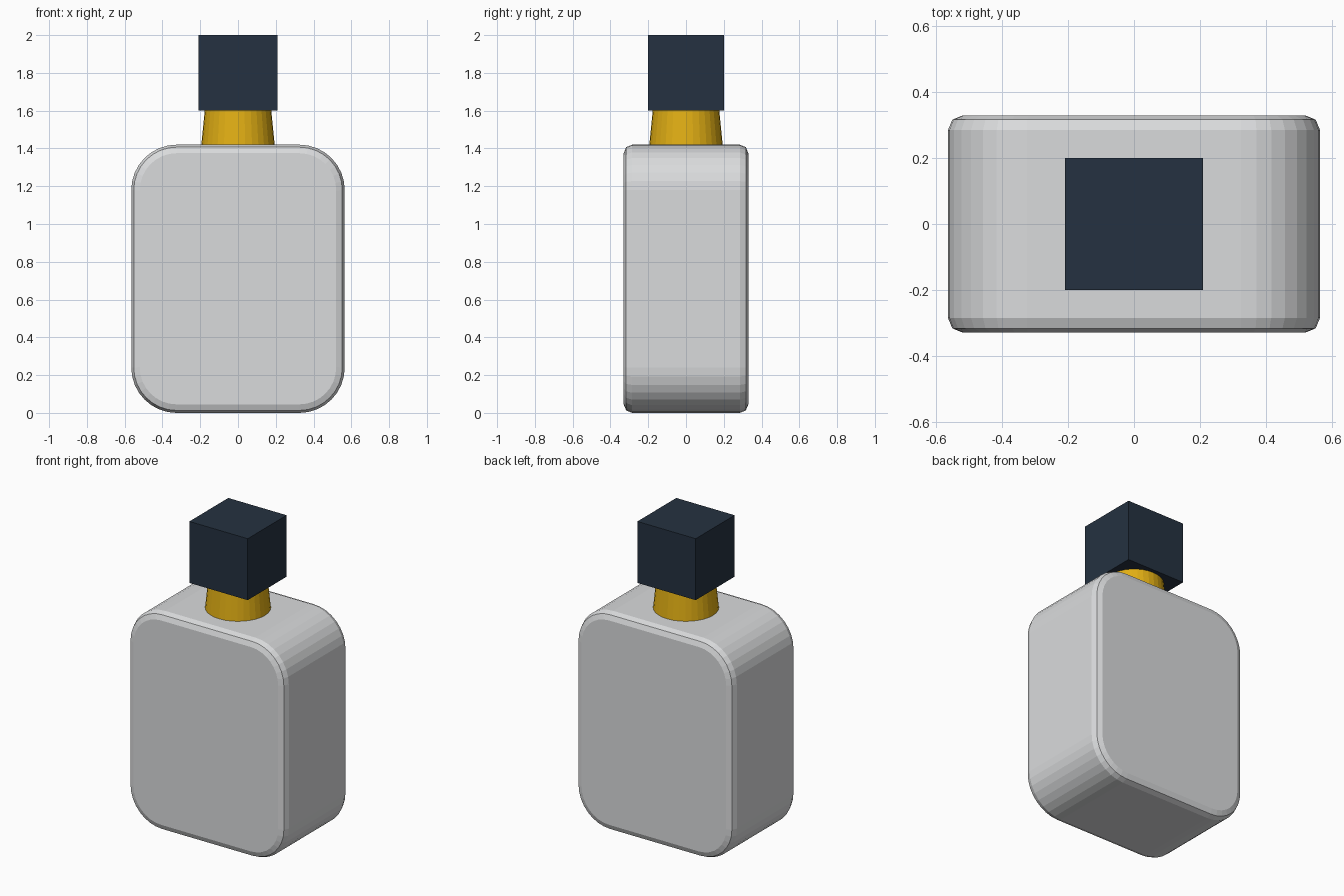
import bpy, bmesh
from mathutils import Matrix

if "Cube" in bpy.data.objects:
    bpy.data.objects.remove(bpy.data.objects["Cube"])


def material(name, rgb):
    mat = bpy.data.materials.new(name)
    mat.use_nodes = True
    mat.diffuse_color = (*rgb, 1)
    bsdf = next(n for n in mat.node_tree.nodes if n.type == "BSDF_PRINCIPLED")
    bsdf.inputs["Base Color"].default_value = (*rgb, 1)
    return mat


def finish(name, bm, mat):
    bmesh.ops.recalc_face_normals(bm, faces=bm.faces)
    mesh = bpy.data.meshes.new(name)
    bm.to_mesh(mesh)
    bm.free()
    mesh.materials.append(mat)
    obj = bpy.data.objects.new(name, mesh)
    bpy.context.collection.objects.link(obj)
    return obj


def box(size, bottom):
    bm = bmesh.new()
    bmesh.ops.create_cube(bm, size=1)
    bmesh.ops.scale(bm, vec=size, verts=bm.verts)
    bmesh.ops.translate(bm, vec=(0, 0, bottom + size[2] / 2), verts=bm.verts)
    return bm


def bevel(bm, edges, offset, segments):
    bmesh.ops.bevel(bm, geom=edges, offset=offset, offset_type="OFFSET",
                    segments=segments, profile=0.5, affect="EDGES")


glass = material("pale grey", (0.70, 0.71, 0.72))
gold = material("gold", (0.76, 0.43, 0.007))
navy = material("dark navy", (0.018, 0.031, 0.052))

# Bottle: large round corners seen from the front, then softened rims
depth, height = 0.66, 1.42
bm = box((1.13, depth, height), 0)
corners = [e for e in bm.edges
           if abs(e.verts[0].co.y - e.verts[1].co.y) > depth / 2]
bevel(bm, corners, 0.24, 8)
rims = [e for e in bm.edges
        if abs(e.verts[0].co.y - e.verts[1].co.y) < 0.001]
bevel(bm, rims, 0.045, 2)
finish("bottle_body", bm, glass)

# Neck: tapered collar between bottle and cap
neck_low, neck_high = height - 0.01, 1.61
bm = bmesh.new()
bmesh.ops.create_cone(bm, cap_ends=True, segments=32, radius1=0.195,
                      radius2=0.175, depth=neck_high - neck_low,
                      matrix=Matrix.Translation((0, 0, (neck_low + neck_high) / 2)))
finish("neck", bm, gold)

# Cap: plain sharp block
finish("cap", box((0.42, 0.4, 0.4), 1.6), navy)
